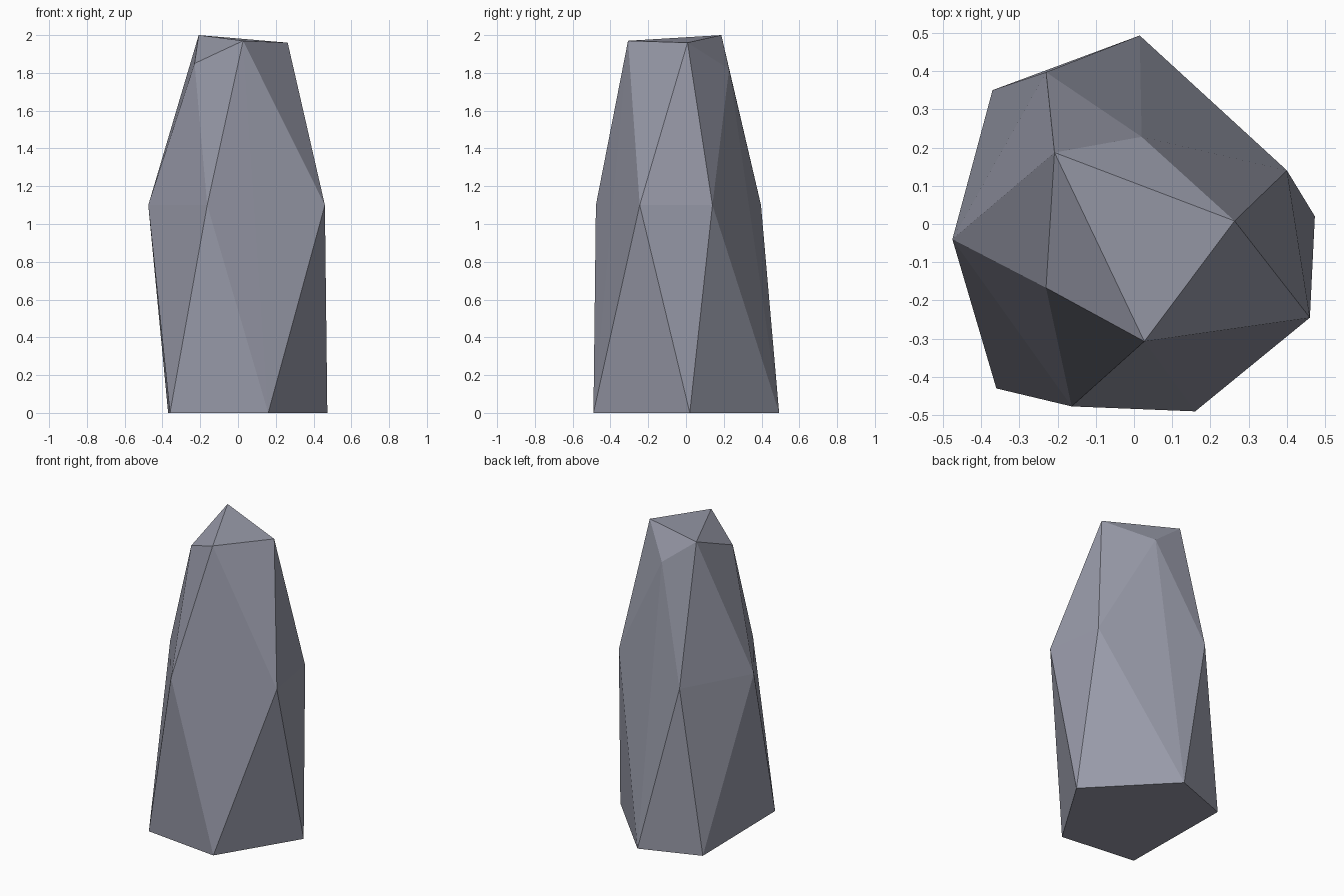
import bpy
import bmesh

if "Cube" in bpy.data.objects:
    bpy.data.objects.remove(bpy.data.objects["Cube"])

# Corner rings of the standing stone, from the ground up
base_ring = [(-0.36, -0.43, 0), (0.16, -0.49, 0), (0.473, 0.02, 0),
             (0.015, 0.493, 0), (-0.37, 0.35, 0)]
middle_ring = [(x, y, 1.1) for x, y in
               [(-0.475, -0.04), (-0.163, -0.477), (0.46, -0.245),
                (0.40, 0.14), (-0.23, 0.397)]]
crown = [(0.027, -0.307, 1.97), (0.263, 0.008, 1.96), (-0.208, 0.187, 2.0),
         (-0.23, -0.167, 1.85), (0.02, 0.228, 1.82)]

# Stone surface: flat facets wrapped around the corners
bm = bmesh.new()
for co in base_ring + middle_ring + crown:
    bm.verts.new(co)
hull = bmesh.ops.convex_hull(bm, input=bm.verts[:])
# Merge the flat underside into one face
bm.normal_update()
bottom = [f for f in bm.faces if all(v.co.z < 0.001 for v in f.verts)]
if len(bottom) > 1:
    bmesh.ops.dissolve_faces(bm, faces=bottom)
bmesh.ops.recalc_face_normals(bm, faces=bm.faces[:])

mesh = bpy.data.meshes.new("standing_stone")
bm.to_mesh(mesh)
bm.free()
stone = bpy.data.objects.new("standing_stone", mesh)
bpy.context.collection.objects.link(stone)

# Blue-grey stone colour
grey = bpy.data.materials.new("blue_grey_stone")
grey.diffuse_color = (0.31, 0.32, 0.39, 1)
grey.use_nodes = True
grey.node_tree.nodes["Principled BSDF"].inputs["Base Color"].default_value = grey.diffuse_color
mesh.materials.append(grey)
